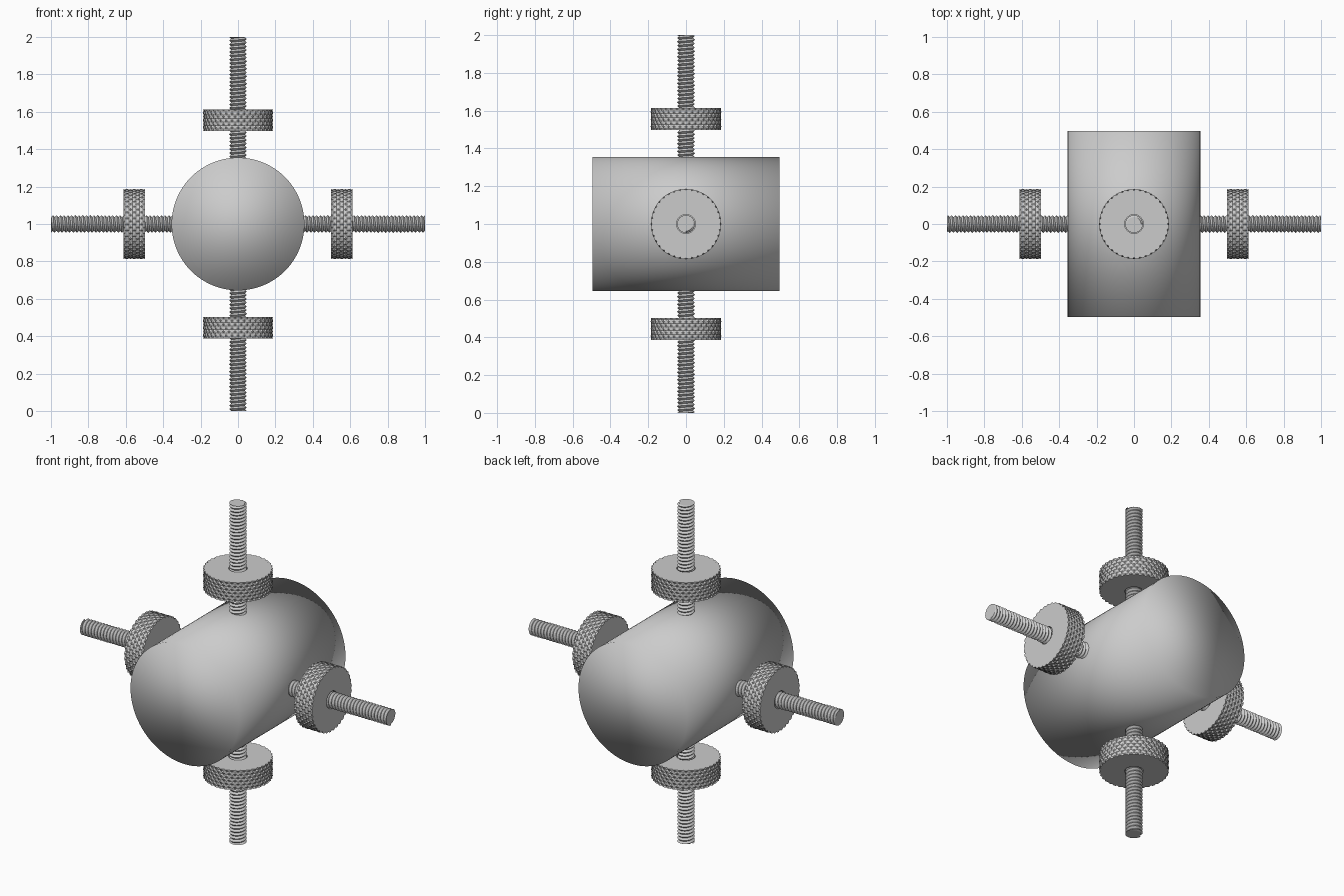
import bpy, bmesh, math
from mathutils import Matrix

if "Cube" in bpy.data.objects:
    bpy.data.objects.remove(bpy.data.objects["Cube"])

CENTER = Matrix.Translation((0, 0, 1))


def tri(t):
    """Triangle wave, 0 at whole numbers and 1 halfway between."""
    return 1 - abs(2 * (t % 1) - 1)


def polar(r, a, z):
    return (r * math.cos(a), r * math.sin(a), z)


def finish(bm, name, matrix):
    bmesh.ops.remove_doubles(bm, verts=bm.verts, dist=1e-5)
    bmesh.ops.recalc_face_normals(bm, faces=bm.faces)
    bm.transform(matrix)
    me = bpy.data.meshes.new(name)
    bm.to_mesh(me)
    bm.free()
    ob = bpy.data.objects.new(name, me)
    bpy.context.collection.objects.link(ob)
    return ob


def threaded_rod(name, matrix, z0=0.3, z1=1.0, r_in=0.037, r_out=0.047, pitch=0.02, segs=24):
    """Helical thread, trimmed flat at both ends."""
    bm = bmesh.new()
    rows = 2 * int(round((z1 - z0) / pitch)) + 3
    grid = []
    for k in range(rows):
        r = r_out if k % 2 else r_in
        ring = []
        for i in range(segs + 1):
            z = z0 + (k / 2 - 1 + i / segs) * pitch
            ring.append(bm.verts.new(polar(r, 2 * math.pi * i / segs, min(max(z, z0), z1))))
        grid.append(ring)
    for a, b in zip(grid, grid[1:]):
        for i in range(segs):
            bm.faces.new((a[i], a[i + 1], b[i + 1], b[i]))
    # End caps
    for z in (z0, z1):
        bm.faces.new([bm.verts.new(polar(r_in, 2 * math.pi * i / segs, z)) for i in range(segs)])
    bmesh.ops.dissolve_degenerate(bm, edges=bm.edges, dist=1e-6)
    return finish(bm, name, matrix)


def knurled_nut(name, matrix, z0=0.497, z1=0.613, radius=0.187, depth=0.009, hole=0.05):
    """Round nut with a diamond knurl on the rim and a centre hole."""
    bm = bmesh.new()
    around, along, step = 36, 3, 4
    cols, rows = around * step, along * step
    rings = []

    def ring(radius_at, z):
        rings.append([bm.verts.new(polar(radius_at(i), 2 * math.pi * i / cols, z)) for i in range(cols)])

    ring(lambda i: hole, z0)
    for j in range(rows + 1):
        v = j / step
        ring(lambda i: radius - depth * (1 - min(1, 1.6 * min(tri((i / step + v) / 1),
                                                             tri((i / step - v) / 1)))),
             z0 + (z1 - z0) * j / rows)
    ring(lambda i: hole, z1)
    for a, b in zip(rings, rings[1:] + rings[:1]):
        for i in range(cols):
            n = (i + 1) % cols
            bm.faces.new((a[i], a[n], b[n], b[i]))
    return finish(bm, name, matrix)


# Central barrel lying along y, softly shaded over its rims
bm = bmesh.new()
bmesh.ops.create_cone(bm, cap_ends=True, segments=96, radius1=0.355, radius2=0.355, depth=0.992)
body = finish(bm, "barrel_body", CENTER @ Matrix.Rotation(math.pi / 2, 4, 'X'))
body.data.shade_smooth()

# Four threaded arms, each carrying a knurled nut
for n, side in enumerate(("top", "right", "bottom", "left")):
    m = CENTER @ Matrix.Rotation(n * math.pi / 2, 4, 'Y')
    threaded_rod(side + "_threaded_rod", m)
    knurled_nut(side + "_knurled_nut", m)
